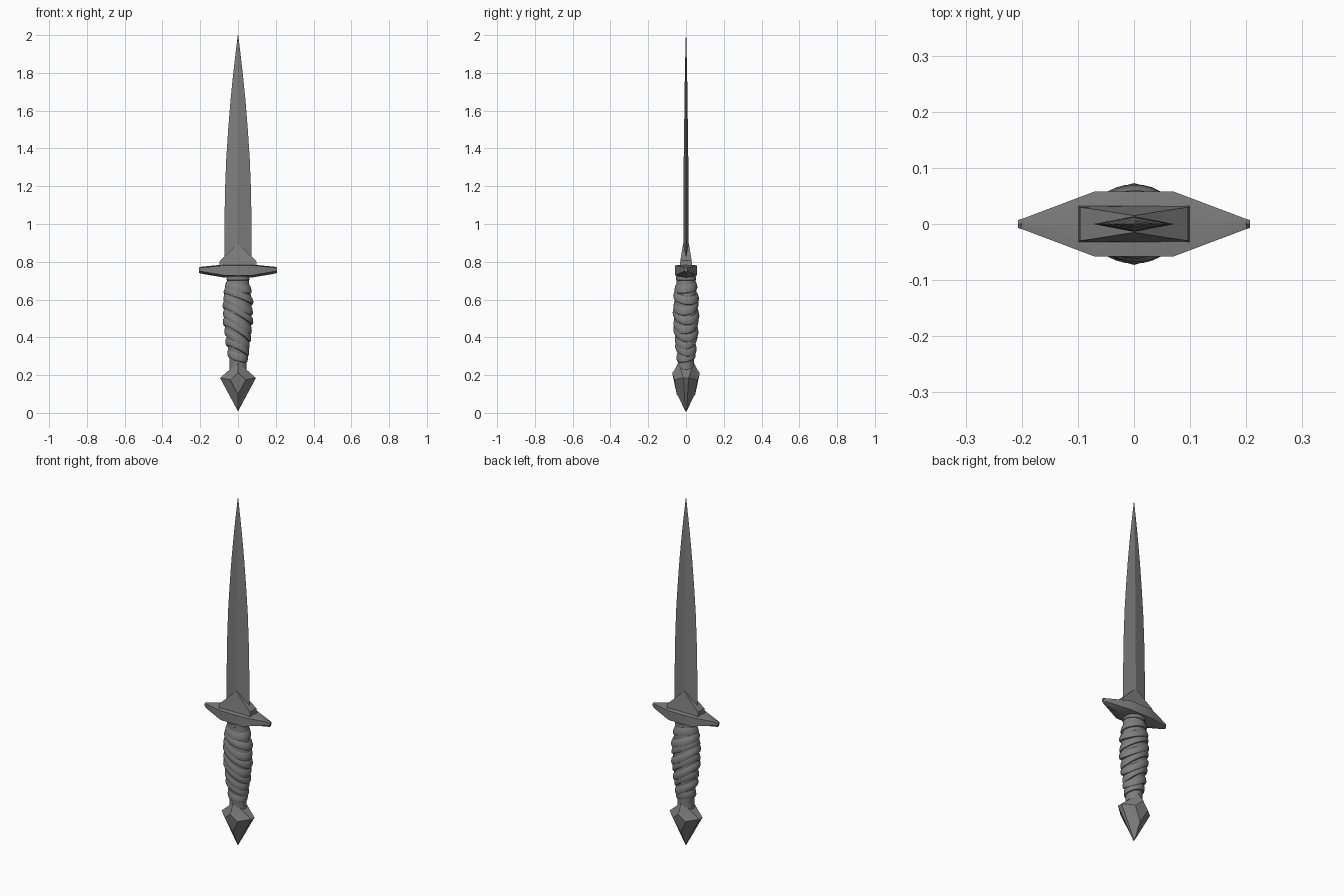
import bpy, math

cube = bpy.data.objects.get("Cube")
if cube:
    bpy.data.objects.remove(cube)

steel = bpy.data.materials.new("dark_steel_grey")
steel.use_nodes = True
grey = (0.21, 0.21, 0.21, 1)
steel.diffuse_color = grey
steel.node_tree.nodes["Principled BSDF"].inputs["Base Color"].default_value = grey


def build(name, verts, faces, smooth=None):
    mesh = bpy.data.meshes.new(name)
    mesh.from_pydata(verts, [], faces)
    mesh.materials.append(steel)
    obj = bpy.data.objects.new(name, mesh)
    bpy.context.collection.objects.link(obj)
    bpy.ops.object.select_all(action='DESELECT')
    obj.select_set(True)
    bpy.context.view_layer.objects.active = obj
    bpy.ops.object.mode_set(mode='EDIT')
    bpy.ops.mesh.select_all(action='SELECT')
    bpy.ops.mesh.remove_doubles(threshold=0.0001)
    bpy.ops.mesh.normals_make_consistent(inside=False)
    bpy.ops.object.mode_set(mode='OBJECT')
    if smooth:
        bpy.ops.object.shade_smooth_by_angle(angle=math.radians(smooth))
    return obj


def loft(name, rings, smooth=None):
    """Skin equal-sized closed rings and cap both ends."""
    n = len(rings[0])
    faces = [(k * n + i, k * n + (i + 1) % n, (k + 1) * n + (i + 1) % n, (k + 1) * n + i)
             for k in range(len(rings) - 1) for i in range(n)]
    faces += [tuple(range(n)), tuple((len(rings) - 1) * n + i for i in range(n))]
    return build(name, [v for r in rings for v in r], faces, smooth)


def interpolate(table, z):
    for a, b in zip(table, table[1:]):
        if z <= b[0]:
            t = max(0, (z - a[0]) / (b[0] - a[0]))
            return [p + (q - p) * t for p, q in zip(a[1:], b[1:])]
    return table[-1][1:]


# Blade: diamond section narrowing to the point (height, half width, half depth)
blade = [(0.78, 0.073, 0.014), (1.0, 0.072, 0.014), (1.2, 0.068, 0.013),
         (1.35, 0.062, 0.012), (1.5, 0.052, 0.010), (1.65, 0.040, 0.008),
         (1.8, 0.025, 0.006), (1.92, 0.011, 0.003), (2.0, 0.001, 0.001)]
loft("blade", [[(w, 0, z), (0, d, z), (-w, 0, z), (0, -d, z)] for z, w, d in blade], 20)

# Crossguard: sections along x (x, half depth, underside, top)
half = [(0.207, 0.007, 0.742, 0.767), (0.2, 0.009, 0.738, 0.771), (0.07, 0.058, 0.716, 0.784)]
guard = [(-x, *r) for x, *r in half] + half[::-1]
loft("crossguard", [[(x, -d, lo + 0.012), (x, -d, hi - 0.003), (x, 0, hi + 0.002),
                     (x, d, hi - 0.003), (x, d, lo + 0.012), (x, 0, lo)]
                    for x, d, lo, hi in guard], 25)

# Blade collar: peaked block that thins toward its peak
outline = [(-0.1, 0.77, 0.033), (0.1, 0.77, 0.033), (0.096, 0.806, 0.030),
           (0.05, 0.848, 0.023), (0, 0.897, 0.015), (-0.05, 0.848, 0.023), (-0.096, 0.806, 0.030)]
loft("blade_collar", [[(x, s * d, z) for x, z, d in outline] for s in (-1, 1)])

# Grip core: oval sections (height, half width, half depth)
SIDES = 32
core = [(0.23, 0.046, 0.043), (0.28, 0.044, 0.042), (0.34, 0.052, 0.046), (0.42, 0.064, 0.055),
        (0.5, 0.072, 0.060), (0.6, 0.071, 0.059), (0.68, 0.060, 0.051), (0.73, 0.054, 0.050)]


def oval(z, extra=0, tilt=0, wobble=0):
    ring = []
    for i in range(SIDES):
        a = math.tau * i / SIDES
        c, s = math.cos(a), math.sin(a)
        zz = z - tilt * c + wobble * s
        w, d = interpolate(core, zz)
        ring.append(((w + extra) * c, (d + extra) * s, zz))
    return ring


loft("grip_core", [oval(z) for z, w, d in core], 40)
loft("grip_top_ring", [oval(z, e) for z, e in
                       [(0.702, 0), (0.704, 0.003), (0.722, 0.004), (0.724, 0)]], 30)

# Grip wraps: slanted overlapping bands, high on the right and low on the left
COUNT = 9
for k in range(COUNT):
    t = k / (COUNT - 1)
    z = 0.305 + 0.365 * t
    tilt = 0.012 + 0.034 * math.sin(math.pi * t) ** 0.8
    wobble = 0.008 * (-1) ** k
    bulge = 0.008 + 0.003 * (k % 2)
    profile = [(-0.026, -0.005), (-0.022, bulge * 0.7), (-0.010, bulge),
               (0.010, bulge * 0.6), (0.028, -0.004)]
    loft(f"grip_wrap_{k + 1}", [oval(z + dz, e, tilt, wobble) for dz, e in profile], 40)

# Pommel: faceted kite, with a raised kite on both faces
outer = [(0, 0.268, 0.040), (0.095, 0.185, 0.014), (0, 0.008, 0.003), (-0.095, 0.185, 0.014)]
inner = [(0, 0.225, 0.062), (0.05, 0.178, 0.052), (0, 0.085, 0.040), (-0.05, 0.178, 0.052)]
raised = [(0, 0.212, 0.073), (0.041, 0.175, 0.061), (0, 0.098, 0.049), (-0.041, 0.175, 0.061)]


def kite(points, side):
    return [(x, side * d, z) for x, z, d in points]


loft("pommel", [kite(p, s) for p, s in [(inner, -1), (outer, -1), (outer, 1), (inner, 1)]])
for side, label in [(-1, "front"), (1, "back")]:
    loft(f"pommel_{label}_plate", [kite(inner, side), kite(raised, side)])
